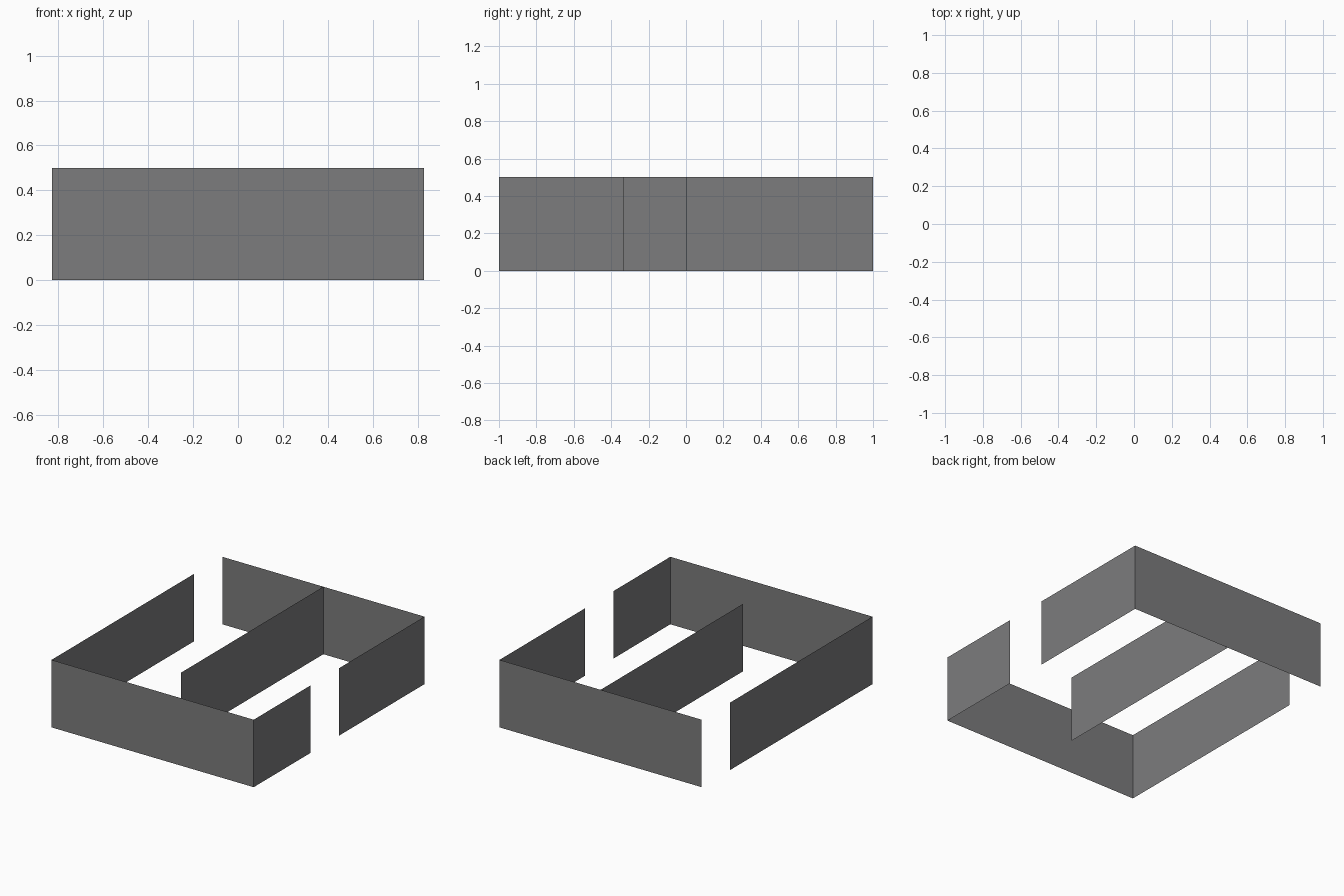
import bpy
import bmesh

if "Cube" in bpy.data.objects:
    bpy.data.objects.remove(bpy.data.objects["Cube"])

HALF_X, HALF_Y, HEIGHT = 0.829, 1.0, 0.5

grey = bpy.data.materials.new("wall grey")
grey.diffuse_color = (0.2, 0.2, 0.205, 1.0)
grey.use_nodes = True
grey.node_tree.nodes["Principled BSDF"].inputs["Base Color"].default_value = grey.diffuse_color


def wall(name, start, end):
    """Upright sheet of no thickness, extruded from a floor line."""
    bm = bmesh.new()
    a, b = (bm.verts.new((x, y, 0)) for x, y in (start, end))
    line = bm.edges.new((a, b))
    top = bmesh.ops.extrude_edge_only(bm, edges=[line])["geom"]
    bmesh.ops.translate(bm, vec=(0, 0, HEIGHT),
                        verts=[v for v in top if isinstance(v, bmesh.types.BMVert)])
    # Outer walls face away from the middle
    bm.normal_update()
    for f in bm.faces:
        if f.normal.dot(f.calc_center_median().xy.to_3d()) < 0:
            f.normal_flip()
    mesh = bpy.data.meshes.new(name)
    bm.to_mesh(mesh)
    bm.free()
    mesh.materials.append(grey)
    bpy.context.collection.objects.link(bpy.data.objects.new(name, mesh))


# Full-width end walls
wall("front_wall", (-HALF_X, -HALF_Y), (HALF_X, -HALF_Y))
wall("back_wall", (-HALF_X, HALF_Y), (HALF_X, HALF_Y))

# Left wall, with a doorway at its back end
wall("left_wall", (-HALF_X, -HALF_Y), (-HALF_X, 2 / 3))

# Right wall, in two pieces around a doorway
wall("right_wall_front", (HALF_X, -HALF_Y), (HALF_X, -1 / 3))
wall("right_wall_back", (HALF_X, 0), (HALF_X, HALF_Y))

# Middle partition, attached to the back wall
wall("partition", (0, -2 / 3), (0, HALF_Y))
